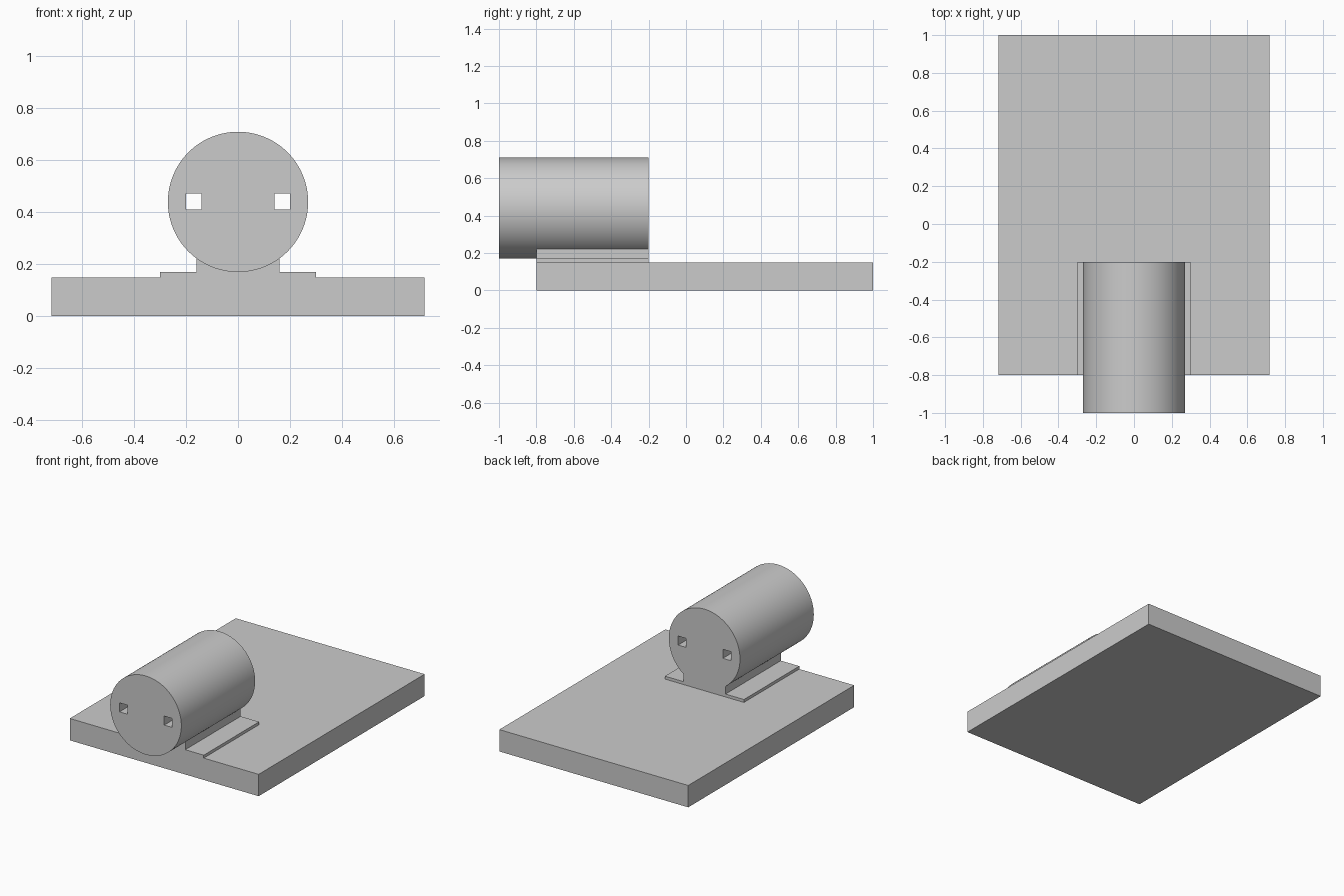
import bpy, bmesh
from math import cos, sin, radians, tau

cube = bpy.data.objects.get("Cube")
if cube:
    bpy.data.objects.remove(cube, do_unlink=True)

grey = bpy.data.materials.new("plain_grey")
grey.use_nodes = True
COLOUR = (0.6, 0.6, 0.6, 1)
grey.diffuse_color = COLOUR
grey.node_tree.nodes["Principled BSDF"].inputs["Base Color"].default_value = COLOUR


def extrude_profile(name, points, y0, y1):
    """Solid made by sweeping an x-z outline along y."""
    bm = bmesh.new()
    face = bm.faces.new([bm.verts.new((x, y0, z)) for x, z in points])
    swept = bmesh.ops.extrude_face_region(bm, geom=[face])["geom"]
    verts = [v for v in swept if isinstance(v, bmesh.types.BMVert)]
    bmesh.ops.translate(bm, verts=verts, vec=(0, y1 - y0, 0))
    bmesh.ops.recalc_face_normals(bm, faces=bm.faces)
    mesh = bpy.data.meshes.new(name)
    bm.to_mesh(mesh)
    bm.free()
    mesh.materials.append(grey)
    obj = bpy.data.objects.new(name, mesh)
    bpy.context.collection.objects.link(obj)
    return obj


def rectangle(x0, x1, z0, z1):
    return [(x0, z0), (x1, z0), (x1, z1), (x0, z1)]


def boolean(target, tool, operation):
    """Apply a boolean and discard the tool."""
    bpy.context.view_layer.objects.active = target
    mod = target.modifiers.new("boolean", "BOOLEAN")
    mod.operation, mod.object, mod.solver = operation, tool, "EXACT"
    bpy.ops.object.modifier_apply(modifier=mod.name)
    bpy.data.objects.remove(tool, do_unlink=True)


# Base slab
extrude_profile("base_plate", rectangle(-0.717, 0.717, 0, 0.15), -0.8, 1)

# Barrel overhanging the front edge
RADIUS, CENTRE_Z, BACK, SIDES = 0.27, 0.44, -0.2, 96
circle = [(RADIUS * cos(tau * i / SIDES), CENTRE_Z + RADIUS * sin(tau * i / SIDES))
          for i in range(SIDES)]
barrel = extrude_profile("barrel", circle, -1, BACK)

# Stepped foot that cradles the barrel
half = [(0.3, 0.148), (0.3, 0.17), (0.16, 0.17), (0.16, 0.24)]
foot = extrude_profile("foot", half + [(-x, z) for x, z in reversed(half)], -0.8, BACK)
boolean(barrel, foot, "UNION")

# Two square channels running the full length
for side in (-1, 1):
    x = side * 0.17
    slot = extrude_profile("slot", rectangle(x - 0.03, x + 0.03, 0.41, 0.472), -1.1, 0)
    boolean(barrel, slot, "DIFFERENCE")

# Smooth the curved wall, keep the edges crisp
bpy.ops.object.select_all(action="DESELECT")
barrel.select_set(True)
bpy.context.view_layer.objects.active = barrel
bpy.ops.object.shade_smooth_by_angle(angle=radians(25))
